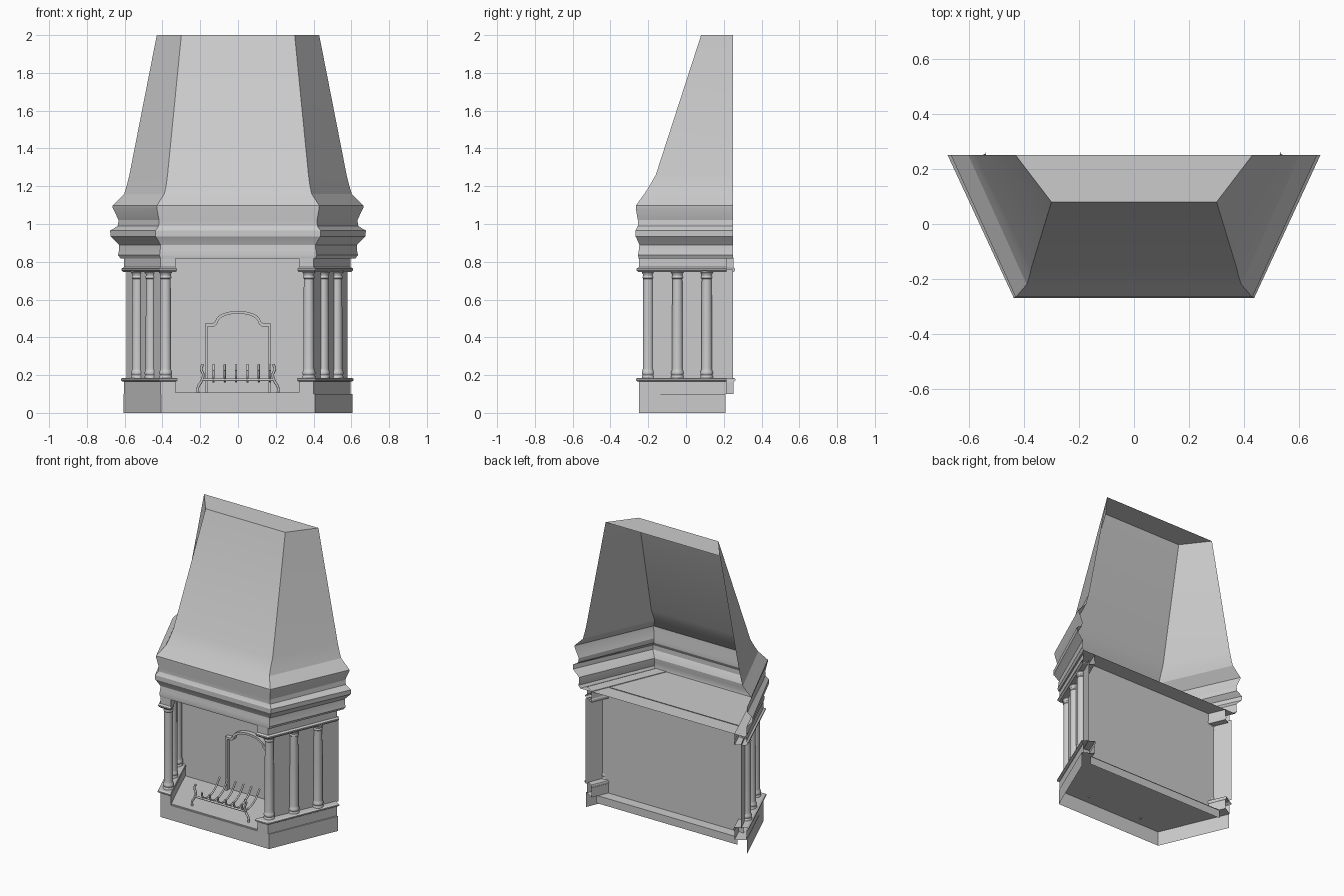
import bpy, bmesh, math

if "Cube" in bpy.data.objects:
    bpy.data.objects.remove(bpy.data.objects["Cube"])

SLOPE = 0.42          # sideways run of the splayed sides per unit of depth
FRONT = -0.25
BACK = 0.14           # firebox rear wall


def finish(name, bm, mirror=False, angle=None):
    bmesh.ops.remove_doubles(bm, verts=bm.verts, dist=1e-5)
    bmesh.ops.recalc_face_normals(bm, faces=bm.faces)
    me = bpy.data.meshes.new(name)
    bm.to_mesh(me)
    bm.free()
    ob = bpy.data.objects.new(name, me)
    bpy.context.collection.objects.link(ob)
    if mirror:
        ob.modifiers.new("mirror", 'MIRROR').use_mirror_merge = False
        ob.location.x = -0.004
    if angle:
        bpy.ops.object.select_all(action='DESELECT')
        ob.select_set(True)
        bpy.context.view_layer.objects.active = ob
        bpy.ops.object.shade_smooth_by_angle(angle=math.radians(angle))
    return ob


def loft(name, rings, closed=False, bottom=True, top=True, mirror=False, angle=None):
    """Skin a stack of rings; an open ring leaves the back open."""
    bm = bmesh.new()
    vs = [[bm.verts.new(p) for p in r] for r in rings]
    n = len(vs[0])
    for a, b in zip(vs, vs[1:]):
        for i in range(n if closed else n - 1):
            j = (i + 1) % n
            bm.faces.new((a[i], a[j], b[j], b[i]))
    if bottom:
        bm.faces.new(vs[0])
    if top:
        bm.faces.new(vs[-1])
    return finish(name, bm, mirror, angle)


def side_strip(name, profile):
    """Moulded strip following the splayed side, mirrored; profile = (offset, z)."""
    rings = []
    for d, z in profile:
        yf, yo, yi = FRONT - d, 0.215, 0.252 + d * 0.6     # rear end cut square
        outer = lambda y: 0.405 + SLOPE * (y - FRONT) + 1.085 * d
        inner = lambda y: 0.327 + SLOPE * (y - FRONT) - 0.3 * d
        rings.append([(outer(yo), yo, z), (outer(yf), yf, z),
                      (inner(yf), yf, z), (inner(yi), yi, z)])
    return loft(name, rings, mirror=True)


def rod(name, paths, r, res=2, smooth=True):
    """Round bars along point paths."""
    cu = bpy.data.curves.new(name, 'CURVE')
    cu.dimensions = '3D'
    cu.bevel_depth = r
    cu.bevel_resolution = res
    cu.use_fill_caps = True
    cu.resolution_u = 5
    for pts in paths:
        if smooth:
            sp = cu.splines.new('BEZIER')
            sp.bezier_points.add(len(pts) - 1)
            for bp, p in zip(sp.bezier_points, pts):
                bp.co = p
                bp.handle_left_type = bp.handle_right_type = 'AUTO'
        else:
            sp = cu.splines.new('POLY')
            sp.points.add(len(pts) - 1)
            for sv, p in zip(sp.points, pts):
                sv.co = (*p, 1)
    ob = bpy.data.objects.new(name, cu)
    bpy.context.collection.objects.link(ob)
    return ob


# Chimney hood with mantel mouldings: z, front y, front half width, back half width
hood = [(0.818, -.251, .41, .622), (0.835, -.254, .415, .635), (0.86, -.25, .412, .63),
        (0.89, -.247, .41, .63), (0.925, -.262, .43, .665), (0.935, -.268, .437, .675),
        (0.965, -.268, .437, .677), (0.975, -.262, .43, .66), (0.99, -.255, .42, .637),
        (1.02, -.255, .418, .632), (1.085, -.266, .43, .663), (1.097, -.266, .43, .665),
        (1.16, -.22, .39, .602), (1.20, -.195, .381, .59), (1.26, -.16, .373, .575),
        (2.00, .08, .30, .43)]
loft("chimney_hood", [[(-xb, .25, z), (-xf, yf, z), (xf, yf, z), (xb, .25, z)]
                      for z, yf, xf, xb in hood], angle=20)

# Hearth base, open underneath, with a short lip at the rear
base = [(-.605, .21), (-.408, FRONT), (.408, FRONT), (.605, .21)]
loft("hearth_base", [[(x, y, z) for x, y in base] for z in (0, 0.1)], bottom=False)
loft("hearth_rear_lip", [[(-.53, .205, z), (.53, .205, z)] for z in (0.045, 0.1)],
     bottom=False, top=False)

# Raised hearth slab between the pedestals
slab = [(-.5, BACK), (-.33, -.245), (.33, -.245), (.5, BACK)]
loft("hearth_slab", [[(x, y, z) for x, y in slab] for z in (0.1, 0.108)], bottom=False)

# Rear wall of the firebox
loft("firebox_back", [[(-.535, BACK, z), (.535, BACK, z)] for z in (0.1, 0.822)],
     bottom=False, top=False)

# Side walls carrying the half-embedded columns
loft("side_wall", [[(.384, -.20, z), (.585, .25, z)] for z in (0.18, 0.76)],
     bottom=False, top=False, mirror=True)

# Pedestals and entablatures
side_strip("pedestal", [(0, .1), (0, .165), (.008, .167), (.015, .172),
                        (.015, .18), (.006, .186)])
side_strip("entablature", [(.002, .745), (.006, .75), (.012, .756), (.012, .764),
                           (.004, .768), (0, .772), (0, .822)])

# Columns
column = [(.034, .184), (.034, .195), (.030, .20), (.034, .207), (.034, .217), (.030, .224),
          (.0285, .235), (.0285, .5), (.0265, .71), (.030, .714), (.030, .722), (.027, .726),
          (.028, .735), (.034, .742), (.034, .755)]
for i, (cx, cy) in enumerate([(.379, -.20), (.456, -.045), (.528, .11)]):
    rings = [[(cx + r * math.cos(k * math.tau / 20), cy + r * math.sin(k * math.tau / 20), z)
              for k in range(20)] for r, z in column]
    loft(f"column_{i + 1}", rings, closed=True, mirror=True, angle=40)

# Arched raised frame of the fire plate on the rear wall
right = [(.175, .108), (.175, .472), (.135, .472)]
arch = [(.12 * math.cos(a), .485 + .055 * math.sin(a))
        for a in [math.pi * k / 12 for k in range(13)]]
outline = right + arch + [(-x, z) for x, z in reversed(right)]
inset = [(x * .92, max(z - .014, .108)) for x, z in outline]
bm = bmesh.new()
loops = [[bm.verts.new((x, y, z)) for x, z in pts]
         for pts, y in ((outline, BACK), (outline, BACK - .03),
                        (inset, BACK - .03), (inset, BACK))]
for a, b in zip(loops, loops[1:]):
    for i in range(len(a) - 1):
        bm.faces.new((a[i], a[i + 1], b[i + 1], b[i]))
finish("fire_plate_frame", bm)

# Fire grate: scrolled end legs, front bar and pronged bars running back
gy = -.19
leg = [(.21, .095), (.212, .135), (.195, .165), (.184, .20), (.195, .235), (.185, .258)]
rod("grate_legs", [[(s * x, gy, z) for x, z in leg] for s in (-1, 1)], .007)
rod("grate_front_bar", [[(-.195, gy, .175), (.195, gy, .175)]], .007, smooth=False)
prongs = []
for k in range(6):
    x = -.13 + .06 * k
    prongs.append([(x, gy - .015, .225), (x, gy - .005, .19), (x, gy + .03, .168),
                   (x, gy + .12, .19), (x, gy + .18, .255)])
rod("grate_prongs", prongs, .006)
